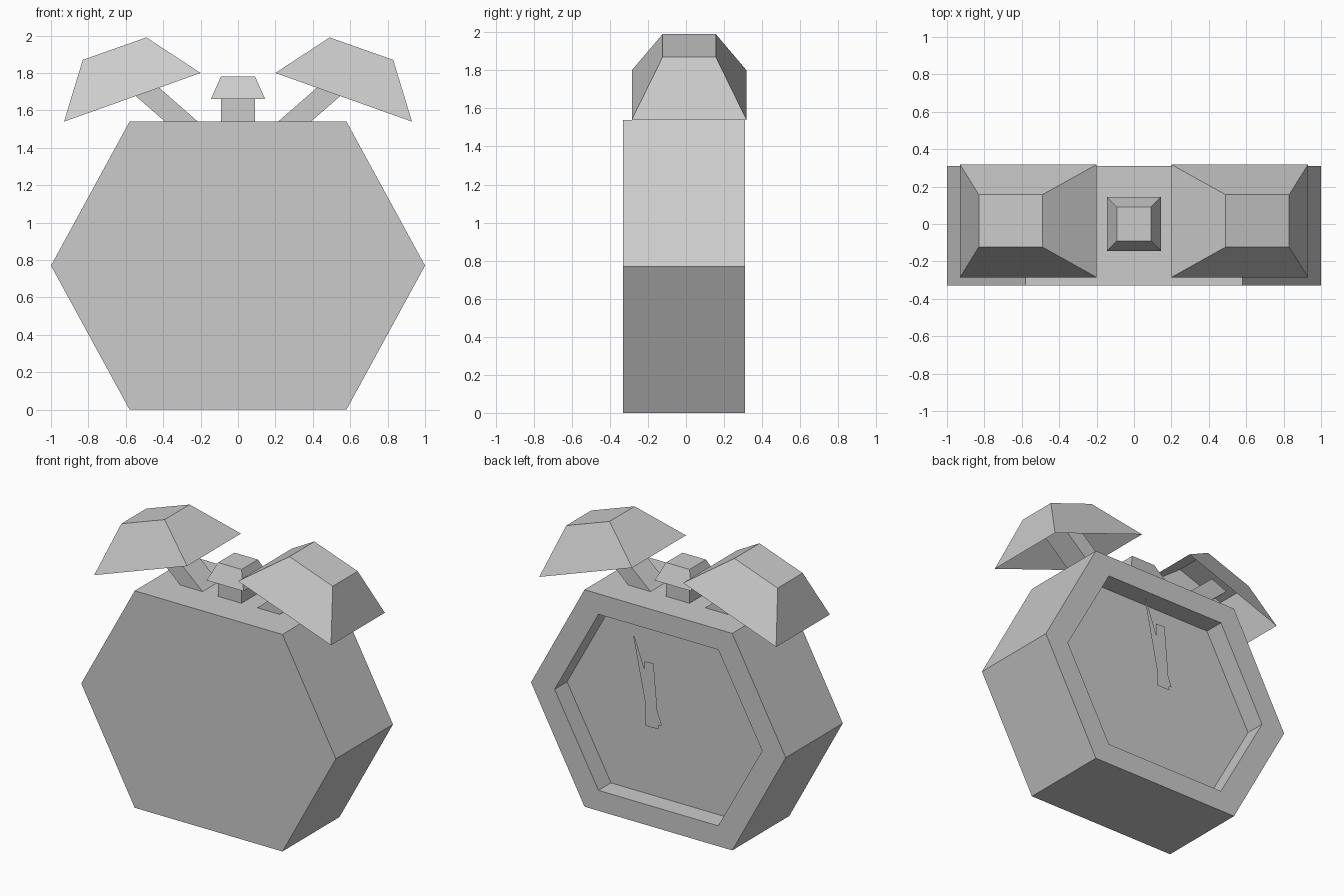
import bpy, bmesh

if "Cube" in bpy.data.objects:
    bpy.data.objects.remove(bpy.data.objects["Cube"])


def loft(name, rings, cap_start=True, cap_end=True):
    """Join equal-length loops of points with quads, optionally capping the ends."""
    bm = bmesh.new()
    loops = [[bm.verts.new(p) for p in ring] for ring in rings]
    n = len(loops[0])
    for a, b in zip(loops, loops[1:]):
        for i in range(n):
            j = (i + 1) % n
            bm.faces.new((a[i], a[j], b[j], b[i]))
    if cap_start:
        bm.faces.new(loops[0][::-1])
    if cap_end:
        bm.faces.new(loops[-1])
    bmesh.ops.recalc_face_normals(bm, faces=bm.faces[:])
    mesh = bpy.data.meshes.new(name)
    bm.to_mesh(mesh)
    bm.free()
    obj = bpy.data.objects.new(name, mesh)
    bpy.context.collection.objects.link(obj)
    return obj


def hexagon(y, wide, narrow, half_height):
    pts = [(wide, 0), (narrow, half_height), (-narrow, half_height),
           (-wide, 0), (-narrow, -half_height), (narrow, -half_height)]
    return [(x, y, 0.77 + z) for x, z in pts]


def strip(a, b, y0, y1):
    """Rectangle spanning two xz points and a y range."""
    return [(a[0], y0, a[1]), (b[0], y0, b[1]), (b[0], y1, b[1]), (a[0], y1, a[1])]


def square(r, z):
    return strip((-r, z), (r, z), -r, r)


# Case with the dial recessed into one face
loft("case", [hexagon(-0.33, 1, 0.58, 0.77), hexagon(0.31, 1, 0.58, 0.77),
              hexagon(0.31, 0.815, 0.47, 0.625), hexagon(0.17, 0.815, 0.47, 0.625)])


# Flat clock hands floating over the dial, seen from +y
def hand(name, y, pts):
    mesh = bpy.data.meshes.new(name)
    mesh.from_pydata([(-u, y, 0.77 + z) for u, z in pts], [], [list(range(len(pts)))])
    bpy.context.collection.objects.link(bpy.data.objects.new(name, mesh))


hand("hour_hand", 0.332, [(-0.085, -0.055), (0.018, -0.052), (-0.022, 0.405), (-0.093, 0.40)])
hand("minute_hand", 0.328, [(-0.06, -0.04), (0.04, -0.022), (-0.176, 0.555), (-0.184, 0.555)])

# Button on top
loft("button_stem", [square(0.092, 1.53), square(0.092, 1.67)])
loft("button_cap", [square(0.145, 1.66), square(0.092, 1.78)])

# Open bells on leaning posts, one each side
for side, s in (("left", -1), ("right", 1)):
    loft(side + "_bell",
         [strip((0.20 * s, 1.80), (0.93 * s, 1.54), -0.285, 0.318),
          strip((0.49 * s, 1.99), (0.83 * s, 1.87), -0.123, 0.157)], cap_start=False)
    loft(side + "_bell_post",
         [strip((0.215 * s, 1.54), (0.39 * s, 1.54), -0.09, 0.09),
          strip((0.58 * s, 1.86), (0.70 * s, 1.81), -0.09, 0.09)])
